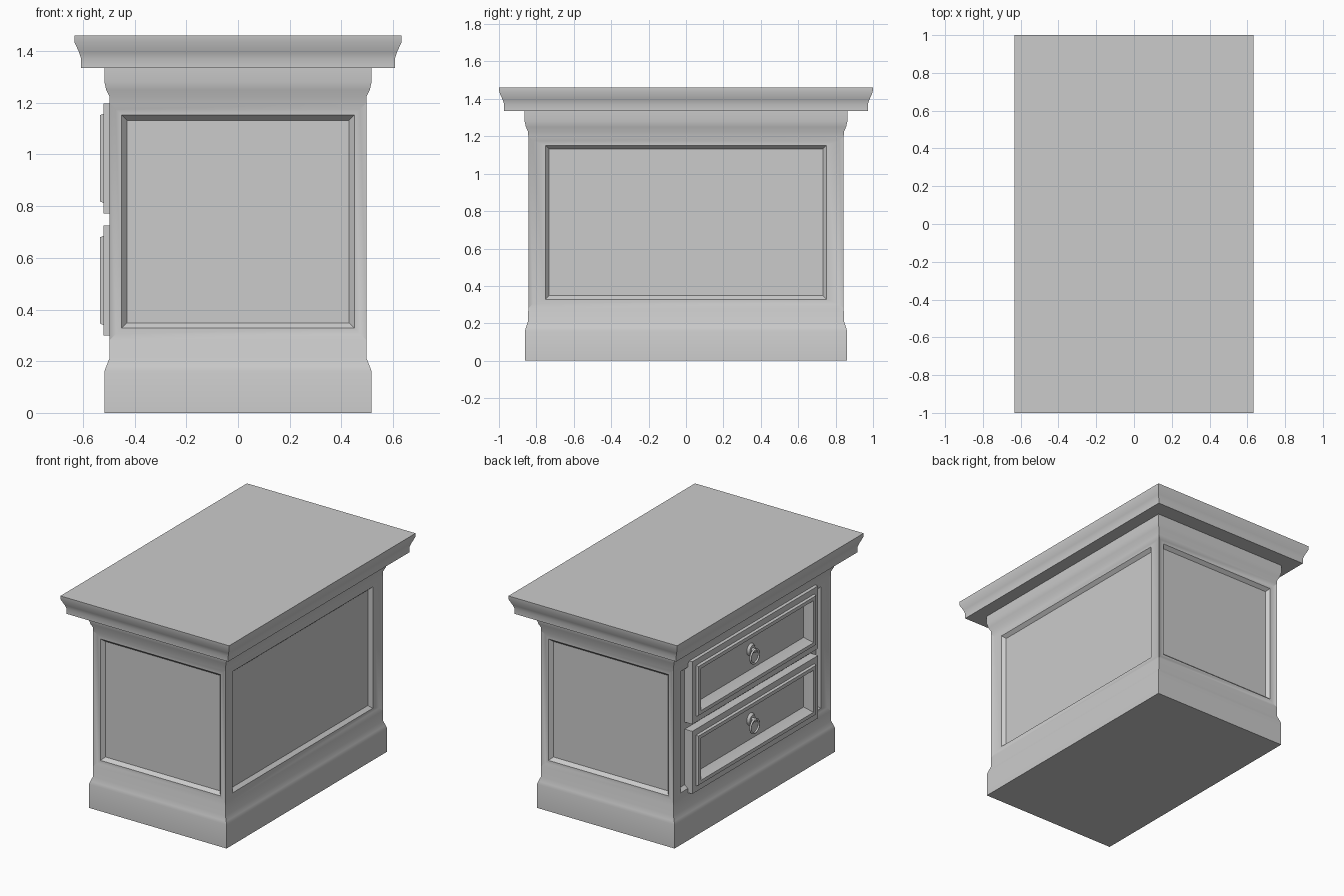
import bpy, bmesh, math
from mathutils import Matrix

if "Cube" in bpy.data.objects:
    bpy.data.objects.remove(bpy.data.objects["Cube"])


def finish(name, bm):
    bmesh.ops.recalc_face_normals(bm, faces=bm.faces)
    me = bpy.data.meshes.new(name)
    bm.to_mesh(me)
    bm.free()
    ob = bpy.data.objects.new(name, me)
    bpy.context.collection.objects.link(ob)
    bpy.ops.object.select_all(action='DESELECT')
    ob.select_set(True)
    bpy.context.view_layer.objects.active = ob
    bpy.ops.object.shade_smooth_by_angle(angle=math.radians(30))
    return ob


def loft(rings):
    """Stack of rectangles (half x, half y, z), closed at both ends."""
    bm = bmesh.new()
    loops = [[bm.verts.new((sx * hx, sy * hy, z))
              for sx, sy in ((-1, -1), (1, -1), (1, 1), (-1, 1))]
             for hx, hy, z in rings]
    for a, b in zip(loops, loops[1:]):
        for i in range(4):
            j = (i + 1) % 4
            bm.faces.new((a[i], a[j], b[j], b[i]))
    bm.faces.new(loops[0][::-1])
    bm.faces.new(loops[-1])
    bmesh.ops.recalc_face_normals(bm, faces=bm.faces)
    return bm


def inset(bm, face, thickness, depth):
    bm.normal_update()
    bmesh.ops.inset_region(bm, faces=[face], thickness=thickness, depth=depth,
                           use_even_offset=True, use_boundary=True)


# Carcass with plinth, crown and recessed side panels
P0, P1 = 0.28, 1.2
body = loft([(0.517, 0.861, 0), (0.517, 0.861, 0.16), (0.51, 0.855, 0.18),
             (0.498, 0.845, 0.21), (0.498, 0.843, P0), (0.498, 0.843, P1),
             (0.498, 0.845, 1.225), (0.51, 0.856, 1.25),
             (0.517, 0.863, 1.28), (0.517, 0.863, 1.34)])
panels = [f for f in body.faces
          if abs(f.calc_center_median().z - (P0 + P1) / 2) < 0.01]
for f in panels:
    inset(body, f, 0.025, -0.012)
    inset(body, f, 0.023, 0)
    if abs(f.normal.x) > 0.5:
        bmesh.ops.scale(body, vec=(1, 0.945, 1), verts=list(f.verts))
    inset(body, f, 0.02, -0.023)
finish("carcass", body)

# Table top with moulded edge
finish("table_top", loft([(0.607, 0.972, 1.335), (0.607, 0.972, 1.37),
                          (0.615, 0.98, 1.395), (0.633, 0.998, 1.435),
                          (0.633, 1.0, 1.46)]))


def cylinder(name, r1, r2, depth, loc):
    bm = bmesh.new()
    bmesh.ops.create_cone(bm, cap_ends=True, segments=24, radius1=r1, radius2=r2,
                          depth=depth, matrix=Matrix.Translation(loc)
                          @ Matrix.Rotation(-math.pi / 2, 4, 'Y'))
    return finish(name, bm)


for label, z in (("lower", 0.5125), ("upper", 0.985)):
    # Drawer front with raised frame and sunken field
    bm = bmesh.new()
    bmesh.ops.create_cube(bm, size=1, matrix=Matrix.Translation((-0.49, 0, z))
                          @ Matrix.Diagonal((0.06, 1.35, 0.425, 1)))
    bm.normal_update()
    front = min(bm.faces, key=lambda f: f.calc_center_median().x)
    for t, d in ((0.04, 0), (0.006, 0.015), (0.024, 0), (0.012, -0.02), (0.024, -0.03)):
        inset(bm, front, t, d)
    finish(label + "_drawer", bm)

    # Rosette, stud and hanging ring pull
    cylinder(label + "_rosette", 0.042, 0.03, 0.016, (-0.492, 0, z + 0.03))
    cylinder(label + "_stud", 0.014, 0.011, 0.03, (-0.512, 0, z + 0.03))
    bpy.ops.mesh.primitive_torus_add(major_radius=0.045, minor_radius=0.007,
                                     major_segments=32, minor_segments=10,
                                     location=(-0.516, 0, z - 0.01),
                                     rotation=(0, math.pi / 2, 0))
    bpy.context.object.name = label + "_ring_pull"
    bpy.ops.object.shade_smooth()
